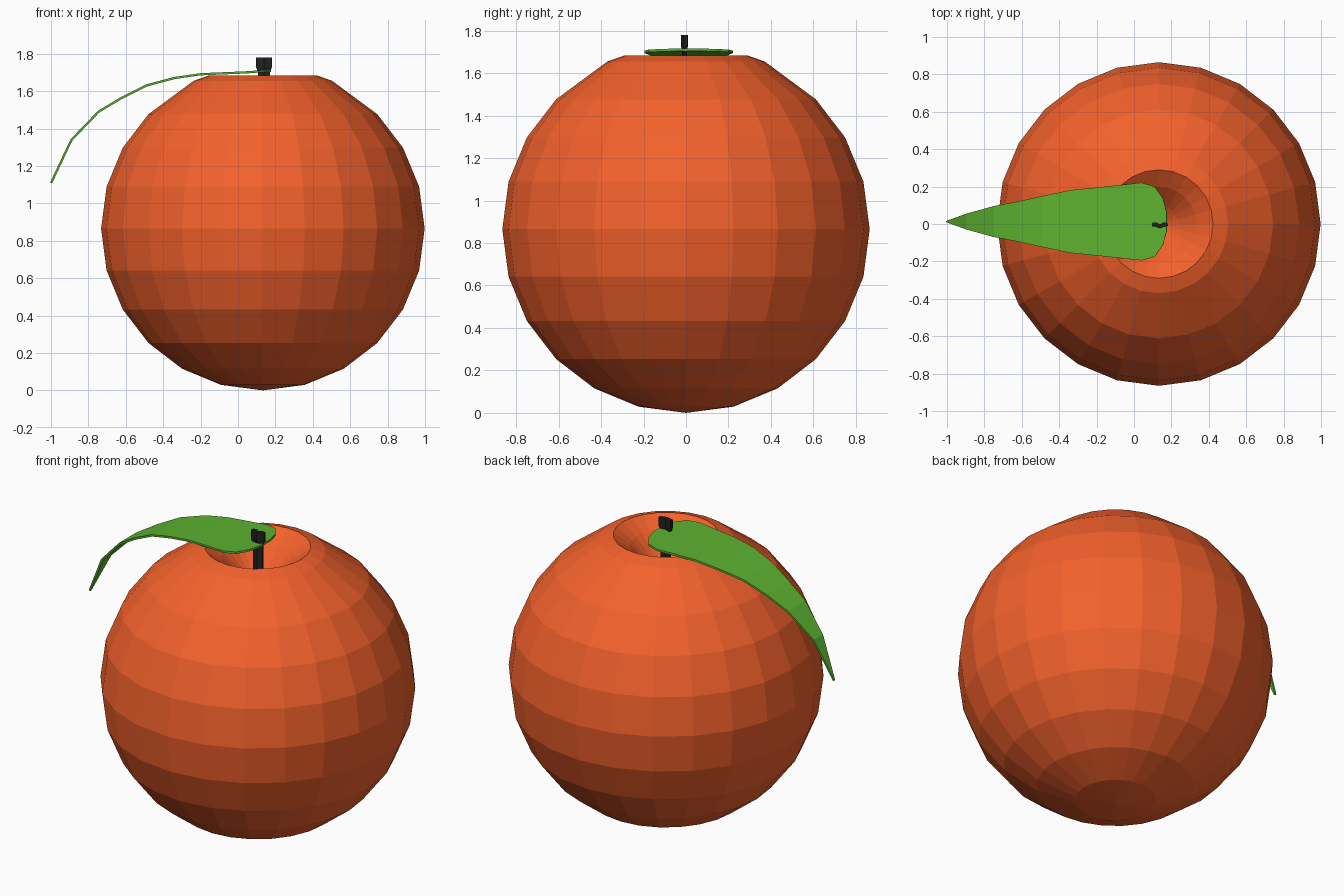
import bpy, bmesh
from math import sin, cos, pi, radians

if "Cube" in bpy.data.objects:
    bpy.data.objects.remove(bpy.data.objects["Cube"])

CX, R, SEGS = 0.133, 0.865, 24


def material(name, color):
    m = bpy.data.materials.new(name)
    m.diffuse_color = (*color, 1)
    m.use_nodes = True
    m.node_tree.nodes["Principled BSDF"].inputs["Base Color"].default_value = m.diffuse_color
    return m


def finish(bm, name, mat):
    bmesh.ops.remove_doubles(bm, verts=bm.verts, dist=1e-5)
    bmesh.ops.recalc_face_normals(bm, faces=bm.faces)
    me = bpy.data.meshes.new(name)
    bm.to_mesh(me)
    bm.free()
    me.materials.append(mat)
    ob = bpy.data.objects.new(name, me)
    bpy.context.collection.objects.link(ob)
    return ob


def bridge(bm, a, b):
    n = len(a)
    for i in range(n):
        j = (i + 1) % n
        bm.faces.new((a[i], a[j], b[j], b[i]))


# Fruit: faceted sphere profile with a funnel-shaped dimple at the top
profile = [(R * cos(radians(t)), R + R * sin(radians(t))) for t in range(-75, 46, 15)]
profile += [(0.37, 1.655), (0.29, 1.683), (0.2, 1.62), (0.1, 1.52)]
bm = bmesh.new()
rings = [[bm.verts.new((CX + r * cos(2 * pi * i / SEGS), r * sin(2 * pi * i / SEGS), z))
          for i in range(SEGS)] for r, z in profile]
for a, b in zip(rings, rings[1:]):
    bridge(bm, a, b)
for ring, z in ((rings[0], 0.0), (rings[-1], 1.44)):
    pole = bm.verts.new((CX, 0, z))
    for i in range(SEGS):
        bm.faces.new((ring[i], ring[(i + 1) % SEGS], pole))
finish(bm, "fruit_body", material("fruit_orange", (0.9, 0.12, 0.025)))

# Leaf: stations along the curve as x, z, half width
stations = [(-0.999, 1.11, 0.003), (-0.89, 1.34, 0.043), (-0.745, 1.49, 0.083),
            (-0.62, 1.565, 0.107), (-0.49, 1.63, 0.136), (-0.34, 1.67, 0.168),
            (-0.2, 1.69, 0.182), (0.04, 1.70, 0.208), (0.11, 1.705, 0.188),
            (0.155, 1.708, 0.125), (0.175, 1.71, 0.05)]
bm = bmesh.new()
rows = [[bm.verts.new((x, 0.013 + w * s, z)) for s in (-1, 0, 1)] for x, z, w in stations]
for a, b in zip(rows, rows[1:]):
    for i in range(2):
        bm.faces.new((a[i], b[i], b[i + 1], a[i + 1]))
leaf = finish(bm, "leaf", material("leaf_green", (0.11, 0.45, 0.03)))
solid = leaf.modifiers.new("thickness", 'SOLIDIFY')
solid.thickness = 0.012
solid.offset = 0

# Stem: lobed cross-section, flared at the top
section = [(-0.043, -0.008), (-0.02, -0.012), (0.0, -0.02), (0.02, -0.012), (0.043, -0.006),
           (0.04, 0.01), (0.02, 0.012), (0.0, 0.002), (-0.02, 0.013), (-0.041, 0.012)]
bm = bmesh.new()
loops = [[bm.verts.new((0.139 + x * s, -0.004 + y * s, z)) for x, y in section]
         for s, z in ((0.7, 1.44), (0.75, 1.70), (1.0, 1.73), (1.0, 1.78))]
for a, b in zip(loops, loops[1:]):
    bridge(bm, a, b)
bm.faces.new(loops[0])
bm.faces.new(loops[-1])
finish(bm, "stem", material("stem_dark", (0.015, 0.015, 0.015)))
